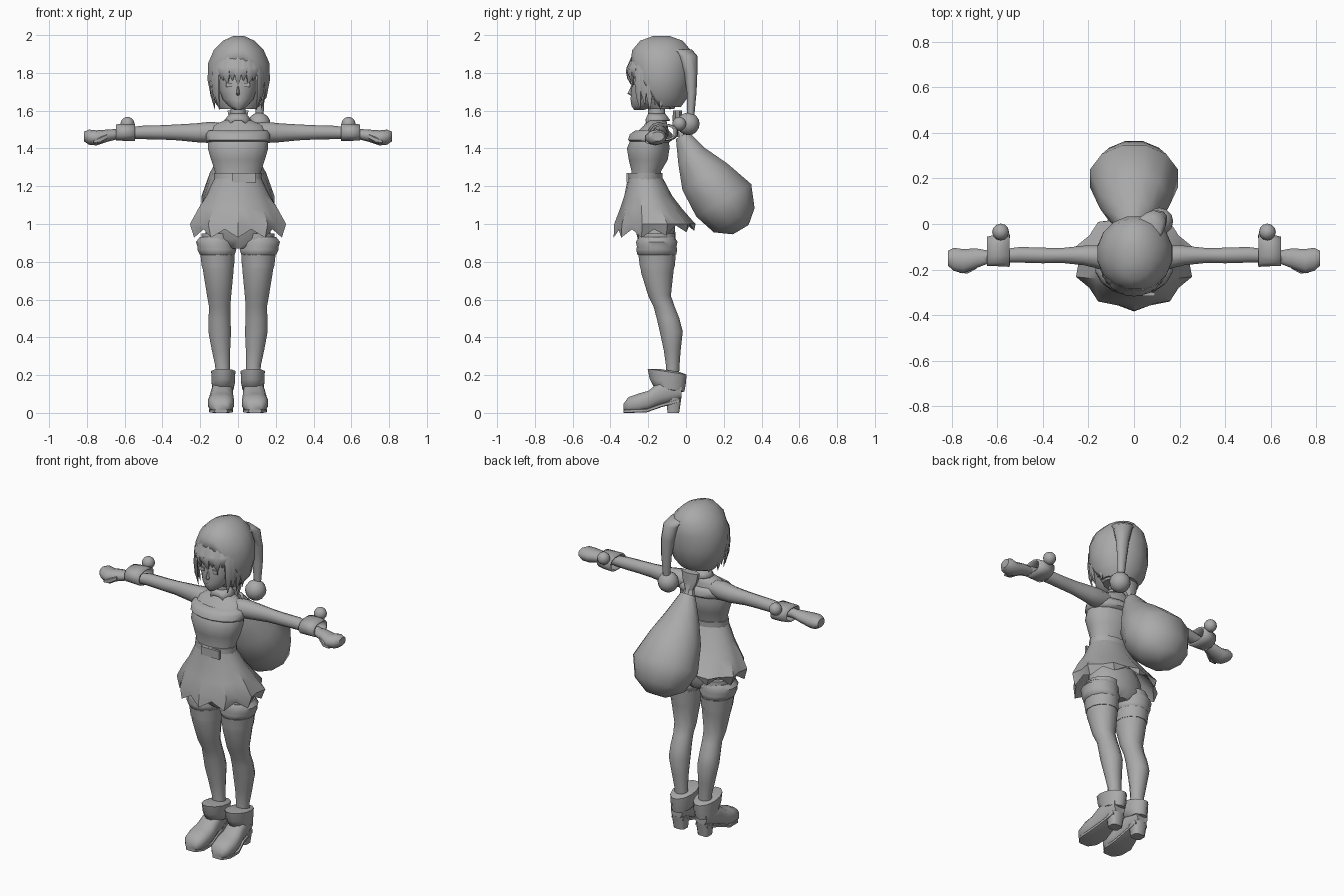
import bpy, bmesh, math
from mathutils import Vector

X, Y, Z = Vector((1, 0, 0)), Vector((0, 1, 0)), Vector((0, 0, 1))
grey = bpy.data.materials.new("plain_grey")
grey.diffuse_color = (0.4, 0.4, 0.4, 1)


def finish(name, bm, angle=50):
    bmesh.ops.recalc_face_normals(bm, faces=bm.faces)
    me = bpy.data.meshes.new(name)
    bm.to_mesh(me)
    bm.free()
    me.materials.append(grey)
    me.shade_smooth()
    me.set_sharp_from_angle(angle=math.radians(angle))
    ob = bpy.data.objects.new(name, me)
    bpy.context.collection.objects.link(ob)
    return ob


def skin(loops, caps=True):
    """Bridge equal-length vertex loops into a surface."""
    bm = bmesh.new()
    rows = [[bm.verts.new(p) for p in loop] for loop in loops]
    n = len(rows[0])
    for a, b in zip(rows, rows[1:]):
        for i in range(n):
            j = (i + 1) % n
            bm.faces.new((a[i], a[j], b[j], b[i]))
    if caps:
        bm.faces.new(rows[0])
        bm.faces.new(rows[-1])
    return bm


def ring(c, a, b, n, u, v, p=1.0):
    """Ellipse, or rounded box when p is below 1."""
    pts = []
    for i in range(n):
        t = math.tau * (i + 0.5) / n
        cu, cv = math.cos(t), math.sin(t)
        cu = math.copysign(abs(cu) ** p, cu)
        cv = math.copysign(abs(cv) ** p, cv)
        pts.append(Vector(c) + u * (a * cu) + v * (b * cv))
    return pts


def loft(name, rings, n=12, u=X, v=Y, p=1.0, caps=True, angle=50):
    """Each entry is x, y, z, radius along u, radius along v."""
    loops = [ring(r[:3], r[3], r[4], n, u, v, p) for r in rings]
    return finish(name, skin(loops, caps), angle)


def ball(name, c, r):
    bm = bmesh.new()
    bmesh.ops.create_uvsphere(bm, u_segments=12, v_segments=8, radius=r)
    bmesh.ops.translate(bm, verts=bm.verts, vec=c)
    return finish(name, bm)


def box(name, c, size):
    bm = bmesh.new()
    bmesh.ops.create_cube(bm, size=1)
    bmesh.ops.scale(bm, verts=bm.verts, vec=size)
    bmesh.ops.translate(bm, verts=bm.verts, vec=c)
    return finish(name, bm)


def thicken(ob, t):
    m = ob.modifiers.new("thickness", "SOLIDIFY")
    m.thickness = t


# Body
loft("torso", [(0, -.215, 1.2, .12, .085), (0, -.21, 1.28, .125, .08),
               (0, -.2, 1.34, .145, .105), (0, -.2, 1.4, .163, .115),
               (0, -.19, 1.46, .16, .1), (0, -.16, 1.52, .14, .065),
               (0, -.155, 1.55, .07, .05)], 16)
loft("neck", [(0, -.15, 1.53, .055, .05), (0, -.155, 1.58, .042, .045),
              (0, -.16, 1.68, .042, .045)], 10)
loft("pelvis", [(0, -.155, .87, .09, .07), (0, -.155, .92, .18, .1),
                (0, -.17, 1.02, .17, .11), (0, -.2, 1.15, .13, .09)], 14)
loft("top_trim", [(0, -.19, 1.43, .158, .1), (0, -.19, 1.445, .172, .12),
                  (0, -.185, 1.475, .172, .115), (0, -.18, 1.495, .158, .09)], 16)
loft("belt", [(0, -.215, 1.225, .127, .092), (0, -.212, 1.27, .129, .09)], 16)
box("belt_buckle", (.03, -.308, 1.245), (.125, .015, .05))

# Collar, flared with points at the front
top = ring((0, -.155, 1.585), .045, .047, 12, X, Y)
low = ring((0, -.15, 1.55), .075, .068, 12, X, Y)
for i in (7, 10):
    low[i] += Vector((0, -.01, -.025))
thicken(finish("collar", skin([top, low], False)), .006)

# Pleated skirt with a zigzag hem
loops = []
for z, a, b, cy, wave, zig in ((1.24, .125, .094, -.215, 0, 0), (1.15, .17, .125, -.2, .01, 0),
                               (1.08, .215, .16, -.185, .03, 0), (1.0, .255, .205, -.165, .05, 0),
                               (.95, .235, .205, -.17, .04, .022), (1.0, .22, .18, -.165, .02, 0),
                               (1.1, .15, .11, -.18, 0, 0)):
    loop = []
    for i in range(20):
        t = math.tau * i / 20 + math.pi / 2
        s = 1 if i % 2 == 0 else -1
        k = 1 + wave * s
        lift = .035 * max(0, math.sin(t)) if zig else 0
        loop.append((a * k * math.cos(t), cy + b * k * math.sin(t), z - zig * s + lift))
    loops.append(loop)
finish("skirt", skin(loops, False), 35)

for s, side in ((-1, "left"), (1, "right")):
    # Legs, shorts cuffs and stocking bands
    loft(side + "_leg", [(s * .105, -.155, .95, .09, .1), (s * .108, -.153, .83, .092, .1),
                         (s * .104, -.152, .74, .082, .088), (s * .1, -.14, .62, .066, .062),
                         (s * .097, -.115, .56, .058, .058), (s * .098, -.095, .5, .06, .062),
                         (s * .097, -.078, .43, .062, .063), (s * .09, -.073, .33, .05, .046),
                         (s * .082, -.07, .25, .04, .037), (s * .08, -.075, .15, .04, .037)], 12)
    loft(side + "_shorts_cuff", [(s * .115, -.155, .93, .09, .095), (s * .117, -.155, .905, .108, .11),
                                 (s * .115, -.155, .88, .102, .105), (s * .112, -.155, .865, .106, .108),
                                 (s * .11, -.155, .84, .096, .104), (s * .108, -.155, .83, .08, .09)], 14)
    loft(side + "_stocking_band", [(s * .108, -.153, .835, .094, .102),
                                   (s * .106, -.152, .77, .088, .095)], 12)
    # Boots with heel and fur cuff
    loft(side + "_boot", [(s * .09, -.33, .03, .035, .02), (s * .09, -.305, .042, .06, .042),
                          (s * .09, -.25, .052, .07, .052), (s * .088, -.2, .064, .066, .054),
                          (s * .085, -.14, .1, .058, .065), (s * .083, -.08, .115, .052, .062),
                          (s * .082, -.025, .12, .04, .045)], 12, X, Z, .75)
    loft(side + "_boot_sole", [(s * .09, -.33, .008, .035, .008), (s * .09, -.29, .01, .063, .01),
                               (s * .09, -.21, .012, .066, .01), (s * .085, -.13, .04, .05, .01),
                               (s * .082, -.035, .065, .042, .01)], 8, X, Z, .4)
    loft(side + "_boot_heel", [(s * .082, -.067, 0, .036, .032),
                               (s * .082, -.065, .08, .045, .042)], 8, p=.5)
    slant = (Y - Z * .15).normalized()
    loft(side + "_boot_fur", [(s * .08, -.085, .115, .042, .05), (s * .08, -.09, .125, .058, .085),
                              (s * .078, -.097, .165, .064, .1), (s * .078, -.1, .218, .066, .108),
                              (s * .08, -.09, .225, .045, .06)], 12, X, slant)
    # Arms and mitten hands
    loft(side + "_arm", [(s * .08, -.15, 1.49, .05, .045), (s * .15, -.145, 1.485, .055, .056),
                         (s * .22, -.138, 1.483, .045, .05), (s * .32, -.138, 1.485, .034, .042),
                         (s * .4, -.138, 1.485, .036, .038), (s * .5, -.135, 1.485, .036, .036),
                         (s * .58, -.14, 1.48, .03, .03), (s * .67, -.145, 1.475, .028, .026)], 10, Y, Z)
    loft(side + "_hand", [(s * .64, -.145, 1.475, .03, .027), (s * .69, -.15, 1.468, .045, .032),
                          (s * .75, -.163, 1.456, .056, .04), (s * .79, -.155, 1.46, .053, .04),
                          (s * .815, -.15, 1.463, .035, .025)], 10, Y, Z)
    loft(side + "_thumb", [(s * .69, -.18, 1.465, .018, .018), (s * .73, -.2, 1.445, .02, .02),
                           (s * .765, -.205, 1.435, .01, .01)], 6, Y, Z)
    # Flared wrist cuff and pompom
    cuff = loft(side + "_wrist_cuff", [(s * .545, -.115, 1.485, .075, .046),
                                       (s * .6, -.115, 1.485, .072, .046),
                                       (s * .645, -.12, 1.485, .066, .044)], 12, Y, Z, .8, False)
    thicken(cuff, .01)
    ball(side + "_wrist_pompom", (s * .585, -.035, 1.53), .037)
    # Eyes and brows as thin plates
    box(side + "_eye", (s * .045, -.288, 1.735), (.036, .008, .022))

# Head and face
loft("head", [(0, -.25, 1.603, .018, .025), (0, -.225, 1.625, .05, .065),
              (0, -.195, 1.66, .083, .1), (0, -.18, 1.71, .1, .113),
              (0, -.175, 1.77, .105, .115), (0, -.17, 1.83, .1, .11),
              (0, -.16, 1.9, .06, .07)], 16)
loft("nose", [(0, -.285, 1.73, .005, .006), (0, -.29, 1.69, .011, .02),
              (0, -.285, 1.68, .008, .008)], 6)
box("mouth", (0, -.289, 1.65), (.026, .008, .005))

# Bobbed hair: a back mass with overlapping locks
loft("hair_back", [(0, -.13, 1.61, .1, .07), (0, -.13, 1.66, .135, .09),
                   (0, -.13, 1.76, .15, .11), (0, -.14, 1.87, .13, .12),
                   (0, -.14, 1.93, .06, .07)], 16)
for i in range(-10, 11):
    f = math.radians(i * 13)
    u = Vector((math.cos(f), math.sin(f), 0))
    v = Vector((math.sin(f), -math.cos(f), 0))
    tip = (1.735 if abs(i) < 4 else 1.605) + (.025 if i % 2 else 0)
    mid = (1.88 + tip) / 2
    path = [(.11, 1.89, .024), (.137, 1.83, .024), (.142, mid, .023),
            (.138, (mid + tip) / 2, .017), (.125, tip, .002)]
    rings = [(*(Vector((0, -.165, z)) + v * r), w, w * .5) for r, z, w in path]
    loft("hair_lock", rings, 6, u, v)

# Hat: dome trimmed by a slanted opening, drooping tail and pompom
bm = skin([ring((.004, -.13, z), a, b, 16, X, Y) for z, a, b in
           ((1.62, .11, .105), (1.67, .15, .142), (1.76, .168, .163), (1.85, .166, .167),
            (1.92, .135, .158), (1.97, .085, .115), (1.995, .03, .045))])
bmesh.ops.bisect_plane(bm, geom=bm.verts[:] + bm.edges[:] + bm.faces[:],
                       plane_co=(0, -.22, 1.745), plane_no=(0, .85, .53), clear_inner=True)
thicken(finish("hat", bm), .01)
loft("hat_tail", [(.02, -.1, 1.92, .07, .07), (.05, -.04, 1.925, .07, .07),
                  (.085, .005, 1.89, .055, .055), (.105, .025, 1.8, .042, .035),
                  (.112, .03, 1.7, .032, .026), (.115, .025, 1.56, .02, .018)], 10)
ball("hat_pompom", (.112, .012, 1.53), .06)

# Sack slung on the back with a gathered, tied mouth
across = Vector((0, .86, .51))
loft("sack", [(0, -.02, 1.47, .045, .04), (0, .03, 1.36, .1, .085), (0, .1, 1.25, .155, .143),
              (0, .2, 1.125, .2, .175), (0, .255, 1.02, .155, .13),
              (0, .29, .97, .06, .05)], 12, X, across)
loft("sack_mouth", [(0, -.02, 1.46, .04, .035), (0, -.035, 1.5, .028, .024),
                    (0, -.045, 1.55, .05, .03), (0, -.045, 1.6, .06, .025)], 8, angle=30)
